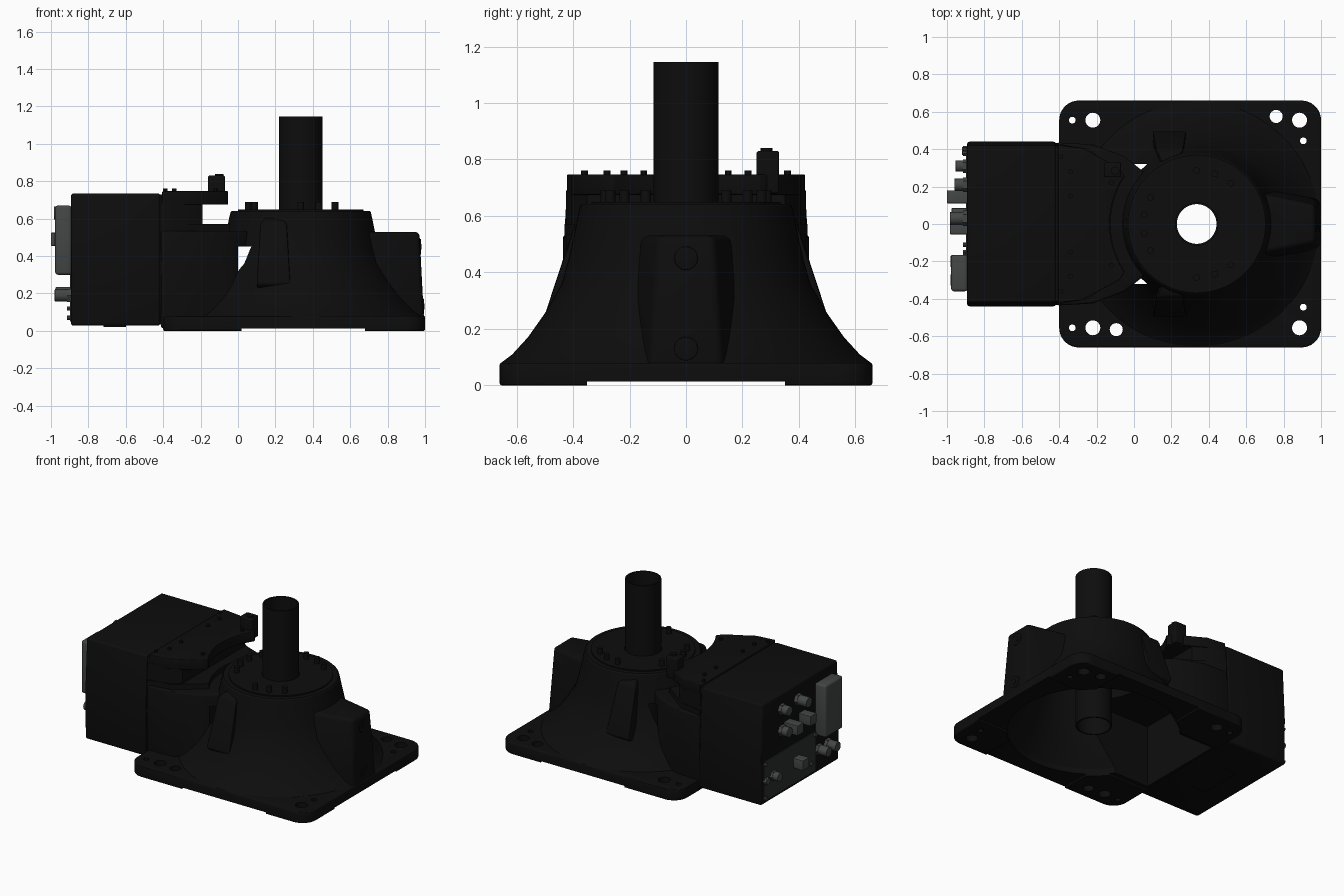
import bpy, bmesh, math
from mathutils import Vector

cube = bpy.data.objects.get("Cube")
if cube:
    bpy.data.objects.remove(cube, do_unlink=True)


def material(name, rgb):
    m = bpy.data.materials.new(name)
    m.use_nodes = True
    m.diffuse_color = (*rgb, 1)
    b = next(n for n in m.node_tree.nodes if n.type == 'BSDF_PRINCIPLED')
    b.inputs['Base Color'].default_value = (*rgb, 1)
    return m


black = material("matte_black", (0.004, 0.004, 0.004))
grey = material("connector_grey", (0.055, 0.062, 0.06))
panel_grey = material("panel_grey", (0.024, 0.027, 0.026))


def finish(name, bm, mat, bevel=0):
    bmesh.ops.recalc_face_normals(bm, faces=bm.faces)
    me = bpy.data.meshes.new(name)
    bm.to_mesh(me)
    bm.free()
    ob = bpy.data.objects.new(name, me)
    bpy.context.collection.objects.link(ob)
    me.materials.append(mat)
    if bevel:
        mod = ob.modifiers.new("bevel", 'BEVEL')
        mod.width, mod.segments, mod.limit_method = bevel, 3, 'ANGLE'
        apply(ob, mod)
    return ob


def select(ob):
    bpy.ops.object.select_all(action='DESELECT')
    ob.select_set(True)
    bpy.context.view_layer.objects.active = ob


def apply(ob, mod):
    select(ob)
    bpy.ops.object.modifier_apply(modifier=mod.name)


def cut(ob, cutters):
    for c in cutters:
        mod = ob.modifiers.new("cut", 'BOOLEAN')
        mod.operation, mod.solver, mod.object = 'DIFFERENCE', 'EXACT', c
        apply(ob, mod)


# Extrude a 2D outline along an axis; the outline uses the other two axes in order
def prism(name, pts, axis, lo, hi, mat=black, bevel=0):
    bm = bmesh.new()

    def place(p, d):
        c = list(p)
        c.insert("xyz".index(axis), d)
        return c
    a = [bm.verts.new(place(p, lo)) for p in pts]
    b = [bm.verts.new(place(p, hi)) for p in pts]
    bm.faces.new(a)
    bm.faces.new(b)
    for i in range(len(pts)):
        j = (i + 1) % len(pts)
        bm.faces.new((a[i], a[j], b[j], b[i]))
    return finish(name, bm, mat, bevel)


def box(name, x, y, z, mat=black, bevel=0):
    return prism(name, [(x[0], y[0]), (x[1], y[0]), (x[1], y[1]), (x[0], y[1])], 'z', *z, mat, bevel)


def circle(cx, cy, r, n=24, start=0, sweep=360):
    steps = n if sweep == 360 else n - 1
    angles = [math.radians(start + sweep * i / steps) for i in range(n)]
    return [(cx + r * math.cos(t), cy + r * math.sin(t)) for t in angles]


# Turn a (radius, height) profile round the main vertical axis
CX = 0.335


def revolve(name, profile, loop=False, n=72):
    bm = bmesh.new()
    rings = [[bm.verts.new((x, y, z)) for x, y in circle(CX, 0, r, n)] for r, z in profile]
    pairs = list(zip(rings, rings[1:]))
    if loop:
        pairs.append((rings[-1], rings[0]))
    else:
        bm.faces.new(rings[0])
        bm.faces.new(rings[-1])
    for a, b in pairs:
        for i in range(n):
            j = (i + 1) % n
            bm.faces.new((a[i], a[j], b[j], b[i]))
    return finish(name, bm, black)


def hull(name, pts, bevel=0):
    bm = bmesh.new()
    for p in pts:
        bm.verts.new(p)
    bmesh.ops.convex_hull(bm, input=bm.verts)
    bmesh.ops.dissolve_limit(bm, angle_limit=0.01, verts=bm.verts, edges=bm.edges)
    return finish(name, bm, black, bevel)


def mirrored(pts):
    return pts + [(x, -y) for x, y in reversed(pts)]


# Cutters for the hollow underside and the central bore
cavity = revolve("cavity_cutter", [(.55, -.05), (.55, .05), (.47, .17), (.4, .3), (.36, .45), (.33, .56)])
bore = revolve("bore_cutter", [(.11, .3), (.11, .9)])
tunnel = box("tunnel_cutter", (-.38, .2), (-.32, .32), (-.05, .45))
hollow = [cavity, tunnel]

# Mounting plate with corner pads and bolt holes
corners = []
for cx, cy, start in ((.895, .555, 0), (-.295, .555, 90), (-.295, -.555, 180), (.895, -.555, 270)):
    corners += circle(cx, cy, .105, 10, start, 90)
plate = prism("mounting_plate", corners, 'z', 0, .08, bevel=.008)
recess = [box("recess_x_cutter", (.02, .68), (-.8, .8), (-.05, .013)),
          box("recess_y_cutter", (-.8, 1.2), (-.35, .35), (-.05, .013))]
holes = [(.76, .575, .035), (-.095, -.565, .035)]
for s in (1, -1):
    holes += [(-.22, s * .555, .04), (.885, s * .555, .04), (-.33, s * .555, .018), (.905, s * .445, .018)]
drills = [prism("hole_cutter", circle(*h), 'z', -.1, .2) for h in holes]
cut(plate, hollow + recess + drills)

# Flared round body
body = revolve("flared_body", [(.65, .03), (.655, .08), (.615, .11), (.56, .17), (.5, .255), (.44, .36),
                               (.415, .45), (.395, .54), (.383, .6), (.375, .635), (.368, .642)])
cut(body, hollow + [bore])

# Neck joining the body to the housing
neck = prism("neck", mirrored([(-.412, .436), (-.22, .425), (-.05, .36), (.05, .28)]), 'z', .015, .535, bevel=.012)
cut(neck, hollow)
prism("neck_shelf", mirrored([(-.41, .43), (-.24, .4), (-.06, .26)])[:3]
      + circle(CX, 0, .46, 20, 146, 68) + [(-.06, -.26), (-.24, -.4), (-.41, -.43)], 'z', .52, .572)
prism("neck_upper", mirrored([(-.41, .425), (-.28, .405), (-.19, .35)]), 'z', .56, .69)

# Cover plate with a curved front edge
prism("neck_cover", [(-.405, .422), (-.27, .405), (-.2, .365), (-.08, .3)]
      + circle(CX, 0, .465, 24, 146, 68) + [(-.08, -.3), (-.2, -.365), (-.27, -.405), (-.405, -.422)],
      'z', .675, .747, bevel=.005)
for x, y in ((-.39, .36), (-.34, .28), (-.34, .15), (-.12, .22)):
    for s in (1, -1):
        prism("cover_screw", circle(x, s * y, .012, 12), 'z', .74, .761)

# Upright stop block on the cover
box("stop_block", (-.16, -.07), (.25, .33), (.68, .83), bevel=.008)
prism("stop_pin", circle(-.1, .285, .022, 16), 'z', .82, .84)

# Ridge on the far side with two plugs
ridge = hull("end_ridge", [(x, s * y, z) for s in (1, -1) for x, y, z in
             ((.5, .2, .53), (.97, .1, .53), (.995, .13, .05), (.55, .25, .05))], bevel=.025)
cut(ridge, hollow + [bore])
for z, x in ((.45, .974), (.13, .991)):
    prism("ridge_plug", circle(0, z, .042, 24), 'x', x - .04, x + .004, bevel=.003)
    prism("plug_socket", circle(0, z, .018, 6), 'x', x - .03, x + .007)

# Side ribs
for s in (1, -1):
    rib = hull("side_rib", [(.19 + dx * w, s * y, z) for dx in (1, -1) for w, y, z in
               ((.05, .33, .61), (.07, .39, .585), (.075, .435, .42), (.09, .5, .25), (.09, .42, .2))], bevel=.015)
    cut(rib, hollow)

# Hollow post and flange bolts
revolve("centre_post", [(.116, .05), (.116, 1.145), (.106, 1.145), (.106, .05)], loop=True)
revolve("flange_ring", [(.285 + .05, .63), (.335, .65), (.12, .65), (.12, .63)], loop=True)
for a in (90, 70, 50, -50, -70, -90, 150, 170, 190, 210):
    t = math.radians(a)
    x, y = CX + .285 * math.cos(t), .285 * math.sin(t)
    prism("flange_bolt", circle(x, y, .018, 16), 'z', .63, .69)

# Rear housing with slightly tapered sides
section = mirrored([(.028, .435), (.36, .44), (.735, .42)])
prism("rear_housing", [(y, z) for z, y in section], 'x', -.893, -.416, bevel=.014)
prism("housing_seam", [(y * .985, .38 + (z - .38) * .985) for z, y in section], 'x', -.42, -.405)
box("bottom_slot_plate", (-.72, -.6), (-.15, .15), (.022, .03))

# Connector panel, large connector and sockets
box("connector_panel", (-.899, -.89), (-.17, .41), (.05, .33), panel_grey)
box("large_connector", (-.978, -.89), (-.36, -.165), (.3, .67), grey, bevel=.015)
for y, z, r, tip in ((.21, .63, .033, -.96), (.31, .2, .03, -.955), (.21, .48, .033, -.96), (.03, .63, .035, -.985),
                     (.39, .19, .022, -.92), (-.2, .19, .033, -.98), (-.3, .19, .033, -.98)):
    prism("round_socket_base", circle(y, z, r * 1.2, 6), 'x', -.915, -.885, grey)
    prism("round_socket", circle(y, z, r, 20), 'x', tip, -.89, grey, bevel=.004)
for y, z, tip in ((.145, .49, -1.0), (-.02, .49, -.985), (.05, .2, -.975)):
    box("square_socket", (tip, -.89), (y - .035, y + .035), (z - .035, z + .035), grey, bevel=.004)
for y, z in ((.4, .07), (.4, .31), (-.11, .12), (-.15, .31)):
    prism("panel_screw", circle(y, z, .012, 10), 'x', -.915, -.89, grey)

# Remove helpers and smooth the rounded surfaces
for c in hollow + [bore] + recess + drills:
    bpy.data.objects.remove(c, do_unlink=True)
for ob in list(bpy.context.collection.objects):
    if ob.type == 'MESH':
        select(ob)
        bpy.ops.object.shade_smooth_by_angle(angle=math.radians(30))
